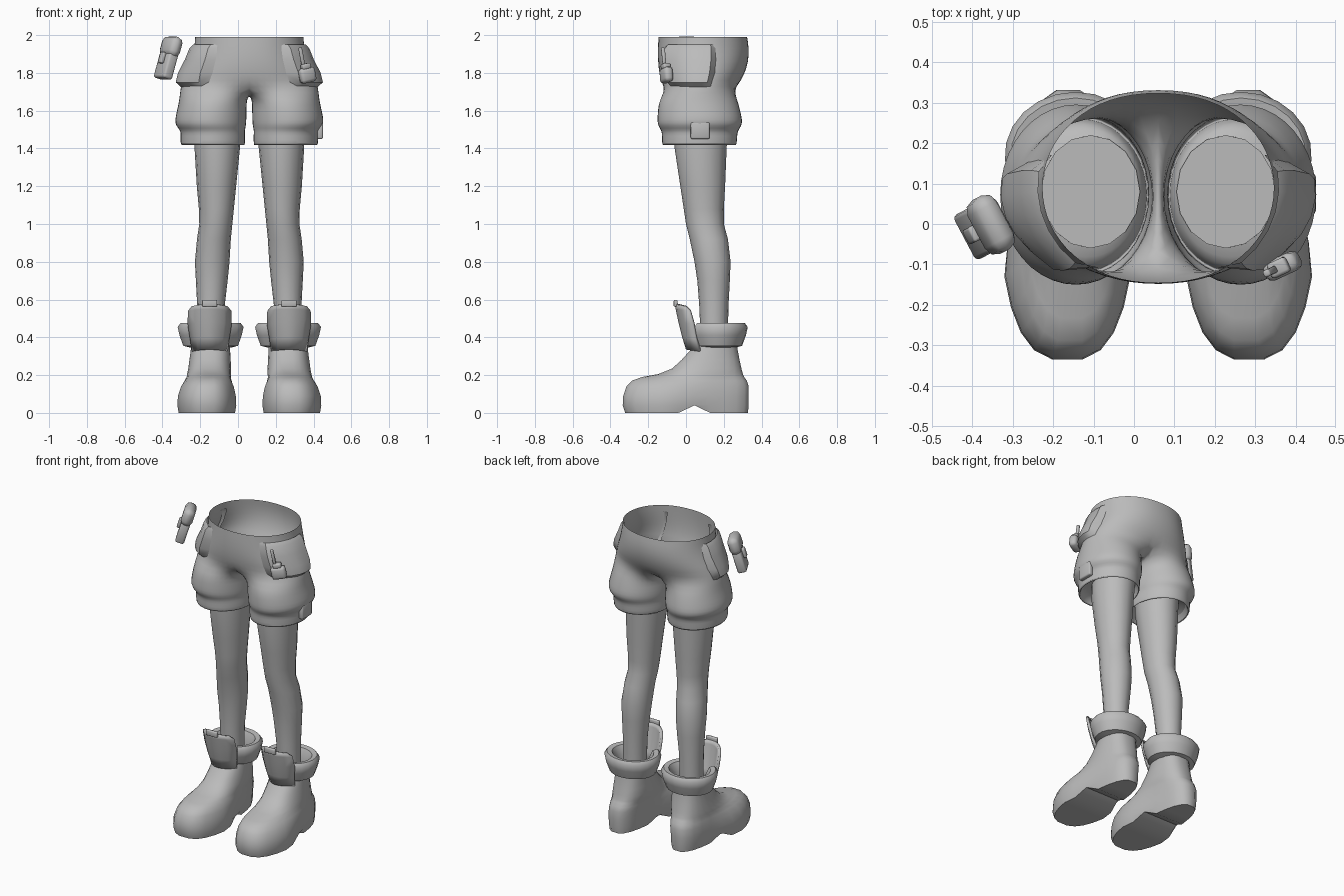
import bpy, bmesh, math
from mathutils import Matrix, Vector

if "Cube" in bpy.data.objects:
    bpy.data.objects.remove(bpy.data.objects["Cube"])

MID = 0.06  # x of the symmetry plane
grey = bpy.data.materials.new("grey")
grey.diffuse_color = (0.5, 0.5, 0.5, 1)
grey.use_nodes = True
grey.node_tree.nodes["Principled BSDF"].inputs["Base Color"].default_value = grey.diffuse_color


def finish(name, bm, mirror=True, subsurf=0, solid=0.0, angle=50, loc=(MID, 0, 0)):
    bmesh.ops.recalc_face_normals(bm, faces=bm.faces[:])
    me = bpy.data.meshes.new(name)
    bm.to_mesh(me)
    bm.free()
    me.materials.append(grey)
    ob = bpy.data.objects.new(name, me)
    bpy.context.collection.objects.link(ob)
    ob.location = loc
    if mirror:
        ob.modifiers.new("mirror", 'MIRROR').use_clip = True
    if solid:
        ob.modifiers.new("solid", 'SOLIDIFY').thickness = solid
    if subsurf:
        s = ob.modifiers.new("smooth", 'SUBSURF')
        s.levels = s.render_levels = subsurf
    bpy.context.view_layer.objects.active = ob
    ob.select_set(True)
    bpy.ops.object.shade_smooth_by_angle(angle=math.radians(angle))
    ob.select_set(False)
    return ob


def skin(bm, rows, closed=True):
    """Bridge rows of vertices with quads."""
    for a, b in zip(rows, rows[1:]):
        n = len(a)
        for i in range(n if closed else n - 1):
            j = (i + 1) % n
            bm.faces.new((a[i], a[j], b[j], b[i]))


def spow(v, p):
    return math.copysign(abs(v) ** p, v)


def oval(bm, z, x0, x1, y0, y1, n, p=1.0):
    out = []
    for i in range(n):
        t = 2 * math.pi * i / n - math.pi
        out.append(bm.verts.new(((x0 + x1) / 2 + (x1 - x0) / 2 * spow(math.cos(t), p),
                                 (y0 + y1) / 2 + (y1 - y0) / 2 * spow(math.sin(t), p), z)))
    return out


# Legs: stacked ovals (z, inner x, outer x, front y, back y)
bm = bmesh.new()
rows = [oval(bm, *r, 16) for r in (
    (1.48, .045, .29, -.06, .22), (1.40, .05, .29, -.06, .215), (1.2, .07, .278, -.03, .207),
    (1.08, .082, .267, -.012, .20), (1.0, .09, .265, 0, .20), (.92, .098, .277, .02, .222),
    (.8, .105, .288, .045, .236), (.7, .115, .283, .06, .232), (.57, .13, .276, .07, .225),
    (.34, .135, .275, .08, .22))]
skin(bm, rows)
bm.faces.new(rows[0])
finish("leg", bm)

# Shorts: hip half-rings joined to full leg rings through a crotch ring
N, ARC = 20, 8
HIPS = ((1.99, .288, -.147, .325), (1.93, .292, -.15, .335), (1.86, .312, -.15, .332),
        (1.79, .345, -.142, .31))


def hip_point(phi, z, w, y0, y1):
    return Vector((w * max(0, math.cos(phi)) ** .9, (y0 + y1) / 2 + (y1 - y0) / 2 * math.sin(phi), z))


def half_ring(bm, z, w, y0, y1):
    out = []
    for k in range(-ARC, ARC + 1):
        co = hip_point(k / ARC * math.pi / 2, z, w, y0, y1)
        if abs(k) == ARC:
            co.x = 0
        out.append(bm.verts.new(co))
    return out


bm = bmesh.new()
hips = [half_ring(bm, *r) for r in HIPS]
crotch = half_ring(bm, 1.73, .366, -.125, .275)
skin(bm, hips + [crotch], closed=False)
crotch += [bm.verts.new((0, y, z)) for y, z in ((.18, 1.69), (.07, 1.675), (-.05, 1.69))]
legs = []
for z, x0, x1, y0, y1 in (
        (1.66, .012, .372, -.145, .275), (1.60, .012, .386, -.152, .29), (1.55, .013, .397, -.155, .302),
        (1.52, .015, .392, -.152, .298), (1.495, .022, .366, -.132, .278), (1.47, .02, .366, -.13, .274),
        (1.42, .02, .368, -.13, .272), (1.415, .026, .356, -.122, .262),
        (1.46, .032, .345, -.11, .255), (1.475, .045, .29, -.06, .22)):
    ring = []
    for i in range(N):
        t = 2 * math.pi * (i - ARC) / N
        ring.append(bm.verts.new(((x0 + x1) / 2 + (x1 - x0) / 2 * math.cos(t),
                                  (y0 + y1) / 2 + (y1 - y0) / 2 * math.sin(t), z)))
    legs.append(ring)
skin(bm, [crotch] + legs)
finish("shorts", bm, subsurf=1, angle=60)

# Side pockets: bulged patches following the hips
bm = bmesh.new()
rows = []
for z, w, y0, y1, puff in ((1.95, .29, -.15, .335, .008), (1.93, .29, -.15, .335, .028),
                           (1.87, .308, -.15, .332, .034), (1.80, .342, -.143, .313, .036),
                           (1.75, .36, -.13, .285, .03), (1.72, .366, -.13, .275, -.01)):
    row = []
    for i in range(8):
        phi = math.radians(-60 + 80 * i / 7)
        d = puff if 0 < i < 7 else -.012
        co = hip_point(phi, z, w, y0, y1) + Vector((math.cos(phi), math.sin(phi), 0)) * d
        row.append(bm.verts.new(co))
    rows.append(row)
skin(bm, rows, closed=False)
finish("pocket", bm, angle=40)


def block(bm, size, mat, bevel=0.0):
    made = bmesh.ops.create_cube(bm, size=1, matrix=Matrix.Diagonal((*size, 1)))["verts"]
    if bevel:
        edges = list({e for v in made for e in v.link_edges})
        made = list({v for f in bmesh.ops.bevel(bm, geom=edges, offset=bevel, segments=2, profile=.5,
                                                affect='EDGES')["faces"] for v in f.verts})
    bmesh.ops.transform(bm, matrix=mat, verts=made)


# Tab on the hem
bm = bmesh.new()
block(bm, (.03, .1, .09), Matrix.Translation((.375, .075, 1.495)), .008)
finish("hem_tab", bm, mirror=False)

# Boots: horizontal rings (z, front y, back y, front half width, back half width, centre x)
M = 24
bm = bmesh.new()
rows = []
for z, y0, y1, wf, wb, cx in (
        (0, -.325, .33, .158, .105, .225), (.04, -.338, .335, .165, .112, .225),
        (.09, -.335, .335, .162, .116, .225), (.14, -.318, .335, .148, .118, .222),
        (.17, -.29, .325, .13, .118, .218), (.19, -.235, .31, .115, .118, .215),
        (.205, -.15, .303, .115, .117, .213), (.235, -.075, .295, .113, .114, .21),
        (.28, -.025, .285, .108, .11, .208), (.33, .02, .275, .104, .105, .206),
        (.37, .05, .27, .104, .104, .205)):
    row = []
    for i in range(M):
        t = 2 * math.pi * (i + .5) / M - math.pi / 2
        y = (y0 + y1) / 2 + (y1 - y0) / 2 * math.sin(t)
        k = min(1, max(0, (y + .12) / .24))
        lift = .04 if z == 0 and .02 < y < .12 else 0
        row.append(bm.verts.new((cx + (wf + (wb - wf) * k) * spow(math.cos(t), .72), y, z + lift)))
    rows.append(row)
skin(bm, rows)
bm.faces.new(rows[-1])
for i in range(M // 2 - 1):  # sole strips with a raised instep
    s = rows[0]
    bm.faces.new((s[i], s[i + 1], s[M - 2 - i], s[M - 1 - i]))
finish("boot", bm, angle=45)

# Boot collars: rolled cuff open at the front
bm = bmesh.new()
rows = []
for i in range(19):
    t = math.radians(-52 + 284 * i / 18)
    rows.append([bm.verts.new((.205 + (.115 + d) * math.cos(t), .17 + (.097 + d) * math.sin(t), z))
                 for d, z in ((-.01, .345), (.03, .355), (.05, .41), (.06, .455), (.045, .475),
                              (.015, .47), (-.01, .42))])
skin(bm, rows)
bm.faces.new(rows[0])
bm.faces.new(rows[-1])
finish("boot_collar", bm)

# Boot tongues: curved flap leaning forward
bm = bmesh.new()
rows = []
for z, yf, dep, hw in ((.335, 0, .07, .094), (.40, -.02, .07, .104), (.48, -.04, .075, .117),
                       (.55, -.055, .07, .115), (.575, -.06, .05, .095)):
    rows.append([bm.verts.new((.21 + hw * u / 3, yf + dep * (u / 3) ** 2, z - .01 * (u / 3) ** 2))
                 for u in range(-3, 4)])
skin(bm, rows, closed=False)
finish("boot_tongue", bm, solid=.016)

# Pull tabs on the tongues
bm = bmesh.new()
block(bm, (.08, .02, .035), Matrix.Translation((.21, -.055, .58)), .005)
finish("pull_tab", bm)

# Hip pouch: tilted slab with a rounded flap on top
pose = (Matrix.Translation((-.37, -.01, 1.88)) @ Matrix.Rotation(math.radians(28), 4, 'Z')
        @ Matrix.Rotation(math.radians(17), 4, 'Y'))
bm = bmesh.new()
block(bm, (.055, .125, .14), pose @ Matrix.Translation((0, 0, -.045)), .012)
block(bm, (.07, .15, .11), pose @ Matrix.Translation((0, 0, .06)), .03)
block(bm, (.02, .04, .06), pose @ Matrix.Translation((-.035, 0, -.01)), .006)
finish("hip_pouch", bm, mirror=False, loc=(0, 0, 0))

# Hanging charm: small bag, neck and strap
pose = Matrix.Translation((.365, -.105, 1.8)) @ Matrix.Rotation(math.radians(25), 4, 'Z')
tilt = Matrix.Rotation(math.radians(-12), 4, 'Y')
bm = bmesh.new()
block(bm, (.09, .05, .08), pose @ tilt @ Matrix.Translation((0, 0, -.012)), .018)
block(bm, (.05, .04, .03), pose @ tilt @ Matrix.Translation((0, 0, .035)), .008)
block(bm, (.018, .018, .1), pose @ tilt @ Matrix.Translation((-.012, 0, .09)), .005)
finish("charm", bm, mirror=False, loc=(0, 0, 0))
